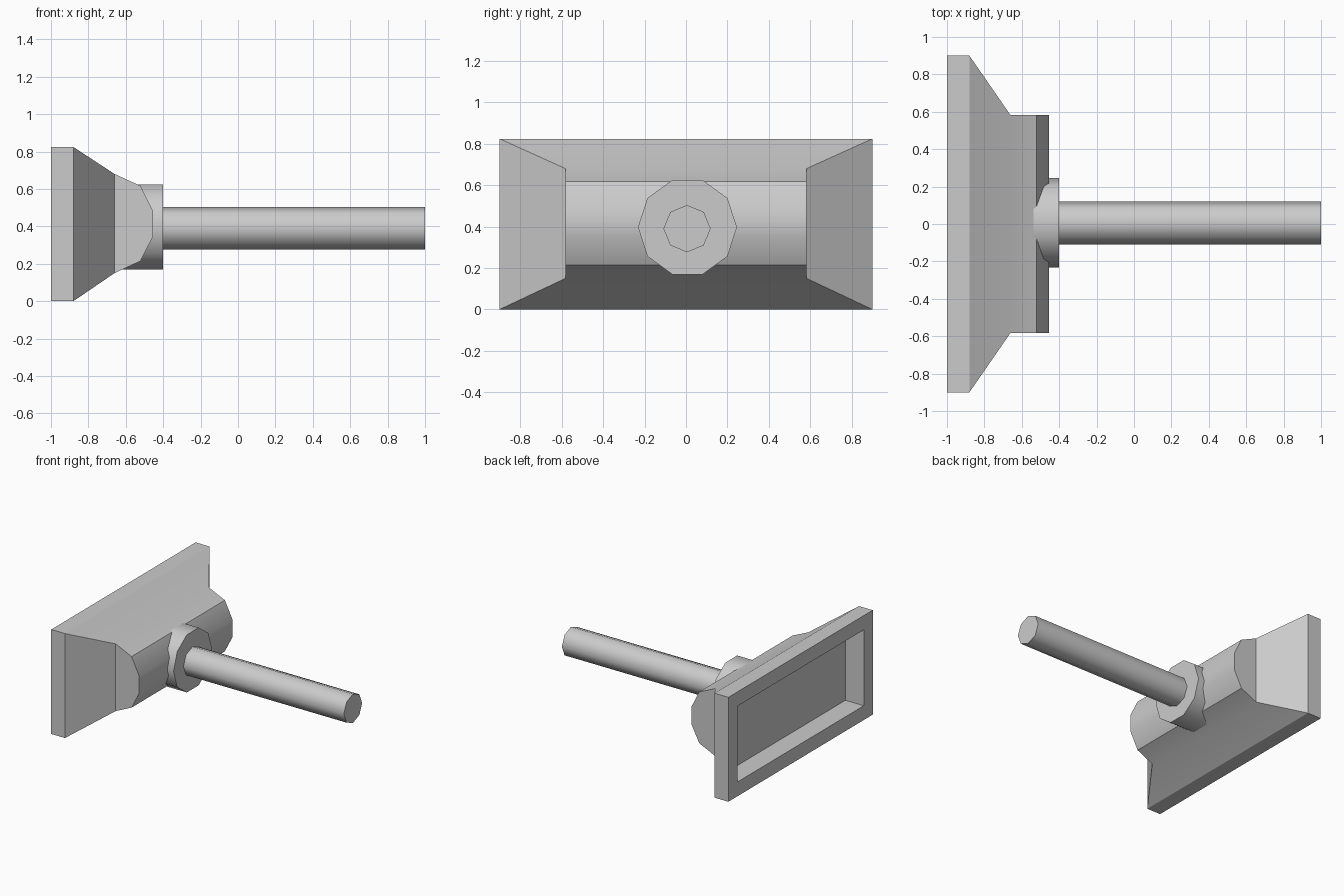
import bpy, bmesh, math
from mathutils import Matrix

if "Cube" in bpy.data.objects:
    bpy.data.objects.remove(bpy.data.objects["Cube"])


def finish(bm, name, angle):
    bmesh.ops.remove_doubles(bm, verts=bm.verts, dist=0.0005)
    bmesh.ops.recalc_face_normals(bm, faces=bm.faces)
    mesh = bpy.data.meshes.new(name)
    bm.to_mesh(mesh)
    bm.free()
    obj = bpy.data.objects.new(name, mesh)
    bpy.context.collection.objects.link(obj)
    bpy.ops.object.select_all(action='DESELECT')
    obj.select_set(True)
    bpy.context.view_layer.objects.active = obj
    bpy.ops.object.shade_smooth_by_angle(angle=math.radians(angle))
    return obj


def rod(name, x0, x1, y, z, radius, sides):
    bm = bmesh.new()
    # local +x of the circle becomes world y-z plane, axis along world x
    place = (Matrix.Translation(((x0 + x1) / 2, y, z))
             @ Matrix.Rotation(math.pi / 2, 4, 'X')
             @ Matrix.Rotation(math.pi / 2, 4, 'Y'))
    bmesh.ops.create_cone(bm, cap_ends=True, segments=sides, radius1=radius,
                          radius2=radius, depth=x1 - x0)
    # turn the first vertex onto the y axis before laying the rod down
    start = math.atan2(bm.verts[:][0].co.y, bm.verts[:][0].co.x)
    bmesh.ops.rotate(bm, verts=bm.verts, matrix=Matrix.Rotation(-start, 3, 'Z'))
    bmesh.ops.transform(bm, verts=bm.verts, matrix=Matrix((
        (0, 0, 1, (x0 + x1) / 2), (1, 0, 0, y), (0, 1, 0, z), (0, 0, 0, 1))))
    return finish(bm, name, 50)


# Head: rectangular loops from the recess floor, round the rim, to the taper
bm = bmesh.new()
sections = [  # x, half width, z low, z high
    (-0.84, 0.788, 0.113, 0.711),
    (-1.00, 0.788, 0.113, 0.711),
    (-1.00, 0.90, 0.0, 0.824),
    (-0.88, 0.90, 0.0, 0.824),
    (-0.66, 0.582, 0.15, 0.68),
]
loops = [[bm.verts.new((x, sy * w, z)) for sy, z in
          ((-1, lo), (1, lo), (1, hi), (-1, hi))] for x, w, lo, hi in sections]
bm.faces.new(loops[0])
for a, b in zip(loops, loops[1:]):
    for i in range(4):
        j = (i + 1) % 4
        bm.faces.new((a[i], a[j], b[j], b[i]))

# Rounded socket: faceted half profile between two flat ends
profile = [(-0.66, 0.68), (-0.522, 0.617), (-0.455, 0.482),
           (-0.455, 0.345), (-0.522, 0.214), (-0.66, 0.15)]
left, right = [[bm.verts.new((x, y, z)) for x, z in profile]
               for y in (-0.582, 0.582)]
bm.faces.new(left)
bm.faces.new(right)
for i in range(len(profile) - 1):
    bm.faces.new((left[i], left[i + 1], right[i + 1], right[i]))
finish(bm, "head", 30)

# Ten-sided collar and eight-sided handle
rod("collar", -0.64, -0.40, 0.007, 0.397, 0.239, 10)
rod("handle", -0.45, 1.00, 0.005, 0.39, 0.114, 8)
